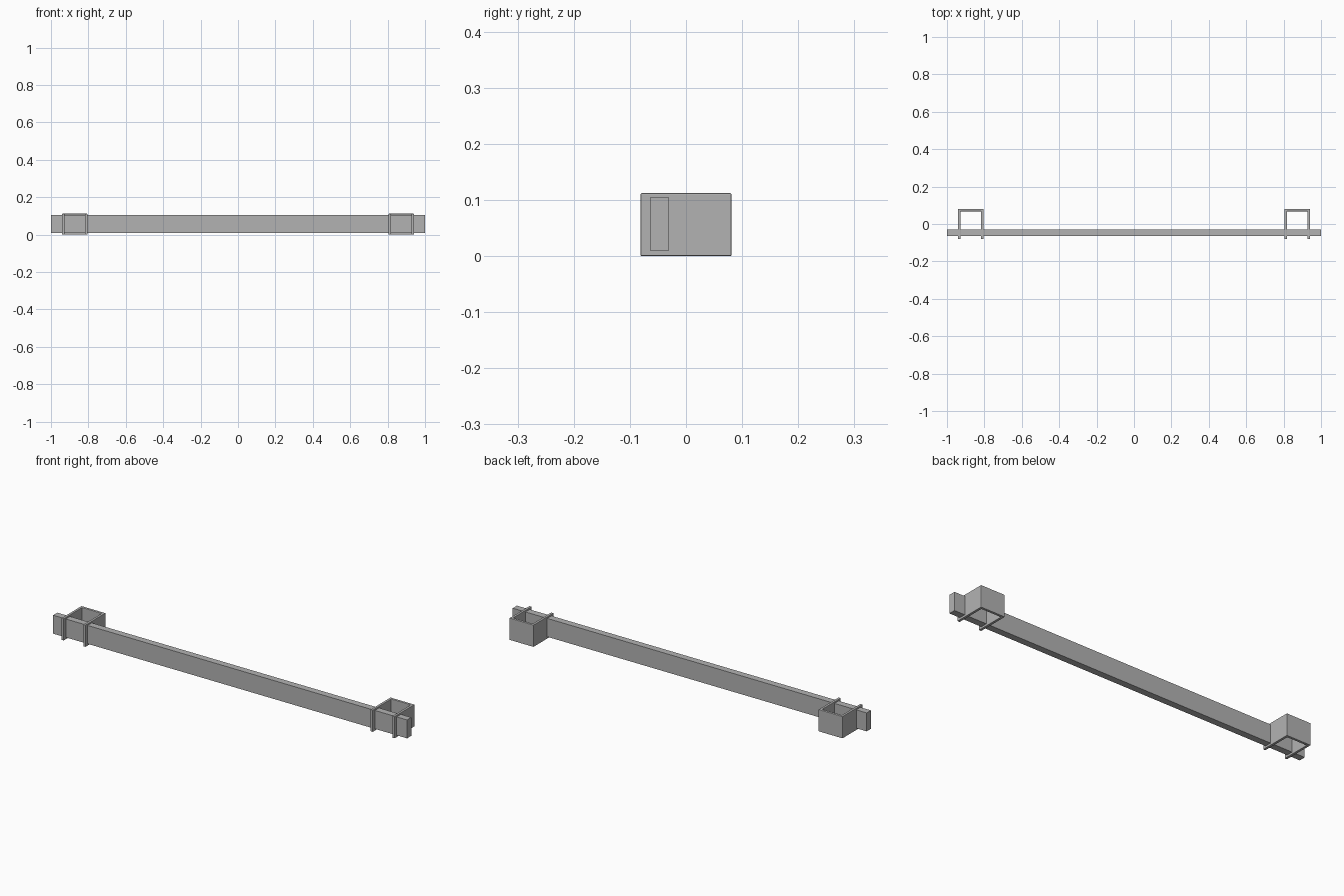
import bpy
import bmesh

cube = bpy.data.objects.get("Cube")
if cube:
    bpy.data.objects.remove(cube, do_unlink=True)

grey = bpy.data.materials.new("plain grey")
grey.use_nodes = True
colour = (0.45, 0.45, 0.45, 1)
grey.diffuse_color = colour
grey.node_tree.nodes["Principled BSDF"].inputs["Base Color"].default_value = colour


def prism(name, outline, bottom, top, bevel=0):
    """Extrude a flat outline upwards, with optional softened edges."""
    bm = bmesh.new()
    face = bm.faces.new([bm.verts.new((x, y, bottom)) for x, y in outline])
    grown = bmesh.ops.extrude_face_region(bm, geom=[face])["geom"]
    verts = [v for v in grown if isinstance(v, bmesh.types.BMVert)]
    bmesh.ops.translate(bm, verts=verts, vec=(0, 0, top - bottom))
    bmesh.ops.recalc_face_normals(bm, faces=bm.faces)
    mesh = bpy.data.meshes.new(name)
    bm.to_mesh(mesh)
    bm.free()
    mesh.materials.append(grey)
    obj = bpy.data.objects.new(name, mesh)
    bpy.context.collection.objects.link(obj)
    if bevel:
        mod = obj.modifiers.new("soft edges", "BEVEL")
        mod.width = bevel
        mod.segments = 2
    return obj


# Long flat bar
prism("bar", [(-1, -0.064), (1, -0.064), (1, -0.03), (-1, -0.03)], 0.01, 0.104)

# U-shaped brackets, open at the front, gripping the bar near each end
half, depth, wall = 0.068, 0.081, 0.013
inner, back = half - wall, depth - wall
u_shape = [(-half, -depth), (-inner, -depth), (-inner, back), (inner, back),
           (inner, -depth), (half, -depth), (half, depth), (-half, depth)]
for side, x in (("left", 0.873), ("right", -0.873)):
    bracket = prism(side + "_bracket", u_shape, 0, 0.112, 0.002)
    bracket.location.x = x
